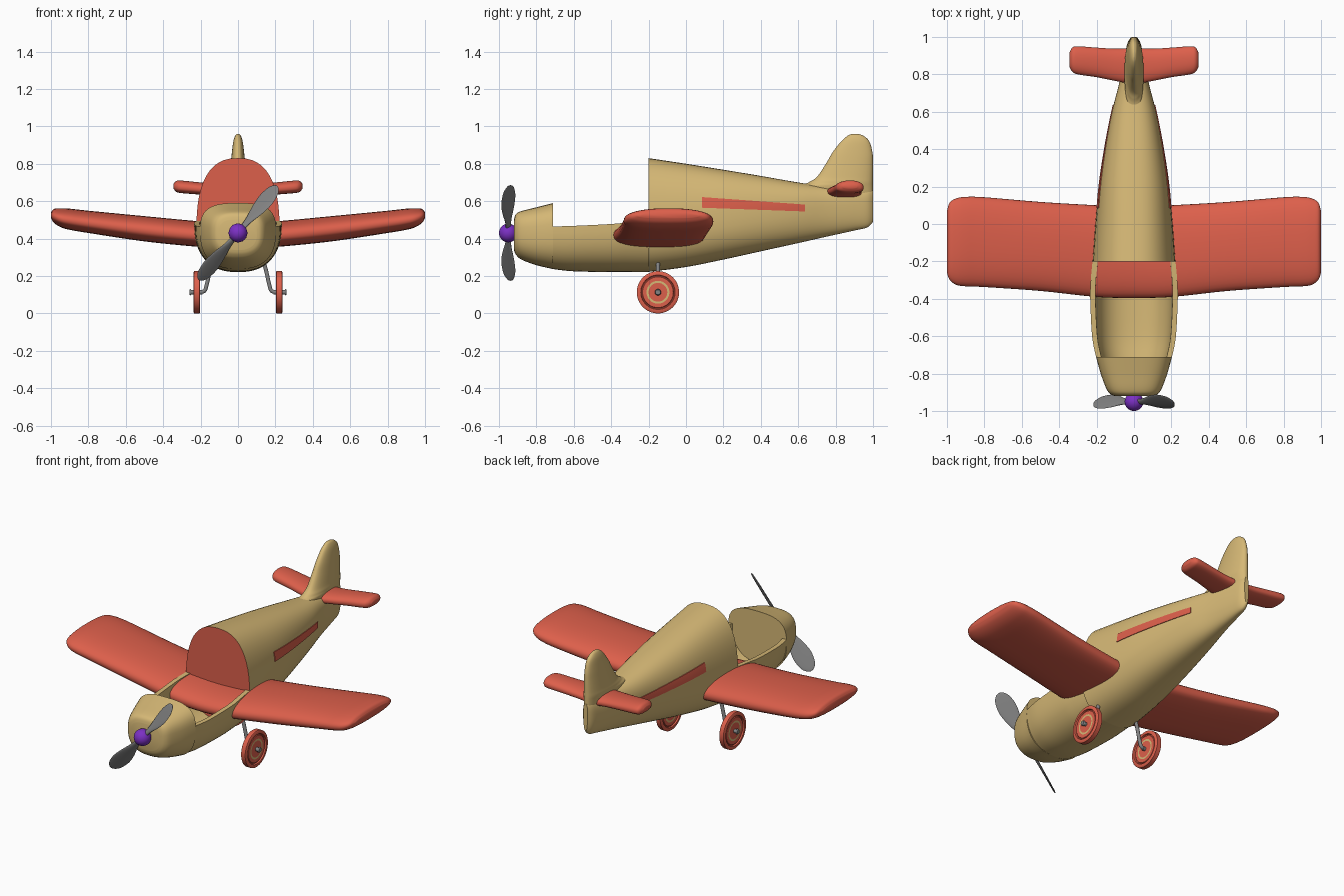
import bpy, bmesh, math
from mathutils import Vector

if "Cube" in bpy.data.objects:
    bpy.data.objects.remove(bpy.data.objects["Cube"])


def material(name, rgb):
    m = bpy.data.materials.new(name)
    m.diffuse_color = (*rgb, 1)
    m.use_nodes = True
    m.node_tree.nodes["Principled BSDF"].inputs["Base Color"].default_value = m.diffuse_color
    return m


TAN = material("tan", (0.67, 0.48, 0.18))
RED = material("red", (0.72, 0.115, 0.07))
GREY = material("grey", (0.23, 0.23, 0.23))
PURPLE = material("purple", (0.2, 0.03, 0.55))


def smooth_rows(rows, steps=5):
    """Catmull-Rom interpolation through table rows."""
    out = []
    for i in range(len(rows) - 1):
        p = [rows[max(i - 1, 0)], rows[i], rows[i + 1], rows[min(i + 2, len(rows) - 1)]]
        for k in range(steps):
            t = k / steps
            out.append(tuple(0.5 * (2 * b + (c - a) * t + (2 * a - 5 * b + 4 * c - d) * t * t
                                    + (3 * b - a - 3 * c + d) * t ** 3)
                             for a, b, c, d in zip(*p)))
    return out + [tuple(rows[-1])]


def oval(w, up, low, n_up=2.4, n_low=2.4, count=48, start=0.0, end=2 * math.pi, closed=True):
    """Superellipse with different upper and lower halves."""
    pts = []
    for i in range(count):
        a = start + (end - start) * i / (count if closed else count - 1)
        c, s = math.cos(a), math.sin(a)
        n, h = (n_up, up) if s >= 0 else (n_low, low)
        pts.append((w * math.copysign(abs(c) ** (2 / n), c),
                    h * math.copysign(abs(s) ** (2 / n), s)))
    return pts


def finish(name, bm, mats, angle=40):
    bmesh.ops.recalc_face_normals(bm, faces=bm.faces[:])
    me = bpy.data.meshes.new(name)
    bm.to_mesh(me)
    bm.free()
    for m in mats:
        me.materials.append(m)
    for p in me.polygons:
        p.use_smooth = True
    me.set_sharp_from_angle(angle=math.radians(angle))
    ob = bpy.data.objects.new(name, me)
    bpy.context.collection.objects.link(ob)
    return ob


def loft(name, rings, mats, first_cap=0, angle=40):
    bm = bmesh.new()
    vs = [[bm.verts.new(p) for p in r] for r in rings]
    n = len(vs[0])
    for a, b in zip(vs, vs[1:]):
        for i in range(n):
            j = (i + 1) % n
            bm.faces.new((a[i], a[j], b[j], b[i]))
    bm.faces.new(vs[0]).material_index = first_cap
    bm.faces.new(vs[-1])
    return finish(name, bm, mats, angle)


def body_rings(rows, n_up, n_low):
    return [[Vector((x, y, zc + z)) for x, z in oval(w, top - zc, zc - bot, n_up, n_low)]
            for y, w, zc, top, bot in rows]


# Nose cowling: y, half width, widest z, top, bottom
nose = smooth_rows([(-.92, .10, .43, .50, .34), (-.91, .125, .43, .53, .315),
                    (-.88, .148, .43, .547, .288), (-.80, .178, .43, .567, .258),
                    (-.71, .203, .44, .59, .237)])
loft("nose_cowling", body_rings(nose, 3, 2.5), [TAN])

# Rear fuselage with red bulkhead
rear = smooth_rows([(-.2, .222, .45, .83, .222), (0, .207, .47, .80, .248),
                    (.2, .188, .50, .768, .288), (.4, .157, .53, .735, .332),
                    (.6, .118, .56, .70, .376), (.75, .08, .57, .68, .41),
                    (.9, .05, .58, .67, .443), (.97, .034, .59, .67, .46),
                    (1.0, .015, .60, .66, .49)])
loft("rear_fuselage", body_rings(rear, 2.5, 2.4), [TAN, RED], first_cap=1)

# Open cockpit tub: y, half width, rim z, bottom
tub = smooth_rows([(-.71, .203, .465, .237), (-.6, .224, .468, .225), (-.4, .234, .478, .221),
                   (-.3, .231, .488, .221), (-.2, .222, .495, .222)])
rings = []
for y, w, rim, bot in tub:
    def half(inset):
        return [Vector((x, y, rim + z)) for x, z in
                oval(w - inset, 1, rim - bot - inset, 2.4, 2.4, 33, math.pi, 2 * math.pi, False)]
    rings.append(half(0) + half(.028)[::-1])
loft("cockpit_tub", rings, [TAN])


# Wings: half span, leading y, trailing y, bottom, top
def wing(name, half_rows):
    rows = [(-r[0], *r[1:]) for r in half_rows[:0:-1]] + half_rows
    rs = []
    for x, y0, y1, z0, z1 in smooth_rows(rows):
        zc = z0 + (z1 - z0) * .45
        rs.append([Vector((x, (y0 + y1) / 2 + u, zc + v))
                   for u, v in oval((y1 - y0) / 2, z1 - zc, zc - z0, 2.2, 2.6, 40)])
    loft(name, rs, [RED], angle=60)


wing("main_wing", [(0, -.395, .09, .345, .482), (.2, -.39, .10, .355, .492),
                   (.5, -.358, .118, .385, .52), (.8, -.337, .143, .43, .549),
                   (.9, -.333, .145, .447, .56), (.95, -.325, .137, .462, .562),
                   (.985, -.30, .115, .485, .558), (1.0, -.26, .07, .51, .54)])
wing("tailplane", [(0, .75, .94, .618, .685), (.1, .765, .937, .626, .69),
                   (.2, .785, .943, .635, .70), (.3, .80, .95, .643, .71),
                   (.33, .815, .943, .65, .708), (.345, .84, .915, .668, .692)])

# Tail fin: z, front y, back y, half thickness
fin = smooth_rows([(.50, .80, 1.0, .02), (.66, .60, 1.0, .048), (.70, .655, 1.0, .05),
                   (.73, .70, 1.0, .046), (.80, .748, 1.0, .039), (.86, .783, .997, .033),
                   (.92, .83, .98, .025), (.95, .865, .948, .015), (.96, .89, .918, .005)])
loft("tail_fin", [[Vector((v, (a + b) / 2 + u, z)) for u, v in oval((b - a) / 2, t, t, 2.2, 2.2, 32)]
                  for z, a, b, t in fin], [TAN], angle=60)


# Side stripes hugging the fuselage
def side_x(y, z):
    for a, b in zip(rear, rear[1:]):
        if a[0] <= y <= b[0]:
            f = (y - a[0]) / (b[0] - a[0])
            _, w, zc, top, bot = (p + (q - p) * f for p, q in zip(a, b))
            n, h = (2.5, top - zc) if z >= zc else (2.4, zc - bot)
            return w * (1 - (abs(z - zc) / h) ** n) ** (1 / n)


for side, label in ((1, "right"), (-1, "left")):
    rings = []
    for i in range(25):
        f = i / 24
        y = .085 + .55 * f
        lo, hi = .565 - .02 * f, .622 - .04 * f
        zs = [lo + (hi - lo) * k / 4 for k in range(5)]
        rings.append([Vector((side * (side_x(y, z) + .004), y, z)) for z in zs]
                     + [Vector((side * (side_x(y, z) - .004), y, z)) for z in zs[::-1]])
    loft(label + "_stripe", rings, [RED])

# Propeller blades and hub
HUB = Vector((0, -.95, .43))
pitch = math.radians(43)
for k, label in enumerate(("upper", "lower")):
    ang = math.radians(50) + k * math.pi
    d = Vector((math.cos(ang), 0, math.sin(ang)))
    p = Vector((-math.sin(ang), 0, math.cos(ang)))
    chord = p * math.cos(pitch) + Vector((0, math.sin(pitch), 0))
    nrm = d.cross(chord)
    rows = smooth_rows([(0, .014, .012), (.08, .022, .009), (.16, .045, .007), (.23, .055, .006),
                        (.29, .044, .005), (.318, .024, .004), (.327, .006, .002)])
    loft(label + "_propeller_blade",
         [[HUB + d * r + chord * u + nrm * v for u, v in oval(c, t, t, 2, 2, 20)]
          for r, c, t in rows], [GREY], angle=60)
bm = bmesh.new()
bmesh.ops.create_uvsphere(bm, u_segments=32, v_segments=16, radius=.05)
bmesh.ops.translate(bm, verts=bm.verts[:], vec=HUB)
finish("propeller_hub", bm, [PURPLE])


# Landing gear: turned parts along x, profile rows are (x offset, radius)
def turned(name, cx, rows, mats, tan_ring=False):
    bm = bmesh.new()
    n = 48
    vs = [[bm.verts.new((cx + x, -.15 + r * math.cos(2 * math.pi * i / n),
                         .113 + r * math.sin(2 * math.pi * i / n))) for i in range(n)]
          for x, r in rows]
    for a, b, ra, rb in zip(vs, vs[1:], rows, rows[1:]):
        for i in range(n):
            f = bm.faces.new((a[i], a[(i + 1) % n], b[(i + 1) % n], b[i]))
            f.material_index = int(tan_ring and .05 < (ra[1] + rb[1]) / 2 < .06)
    bm.faces.new(vs[0])
    bm.faces.new(vs[-1])
    return finish(name, bm, mats, 35)


face = [(.014, .015), (.014, .05), (.014, .061), (.014, .082), (.009, .085), (.009, .089),
        (.018, .092), (.018, .107), (.014, .113)]
wheel_profile = face + [(-x, r) for x, r in face[::-1]]
for side, label in ((1, "right"), (-1, "left")):
    turned(label + "_wheel", side * .22, wheel_profile, [RED, TAN], True)
    turned(label + "_axle", side * .22,
           [(side * x, r) for x, r in ((-.03, .012), (.03, .012), (.032, .017), (.04, .013))], [GREY])
    cu = bpy.data.curves.new(label + "_leg", 'CURVE')
    cu.dimensions = '3D'
    cu.bevel_depth = .011
    cu.bevel_resolution = 3
    cu.use_fill_caps = True
    sp = cu.splines.new('POLY')
    path = smooth_rows([(.13, .30), (.15, .23), (.168, .15), (.18, .12), (.21, .113)], 4)
    sp.points.add(len(path) - 1)
    for pt, (x, z) in zip(sp.points, path):
        pt.co = (side * x, -.15, z, 1)
    cu.materials.append(GREY)
    bpy.context.collection.objects.link(bpy.data.objects.new(label + "_leg", cu))
